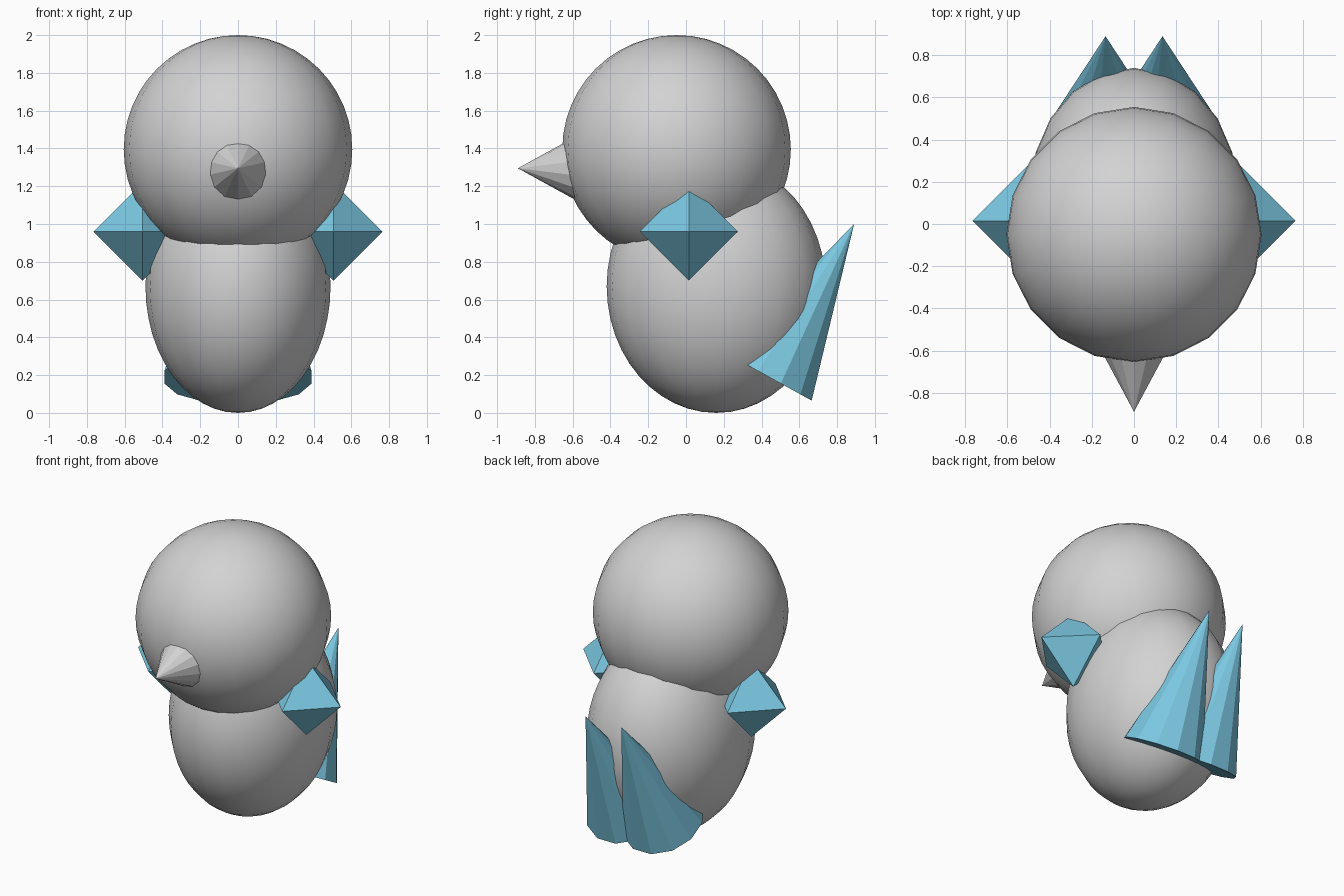
import bpy
import bmesh
from math import radians
from mathutils import Matrix, Vector

cube = bpy.data.objects.get("Cube")
if cube:
    bpy.data.objects.remove(cube, do_unlink=True)


def make_material(name, color):
    mat = bpy.data.materials.new(name)
    mat.use_nodes = True
    mat.diffuse_color = color
    mat.node_tree.nodes["Principled BSDF"].inputs["Base Color"].default_value = color
    return mat


grey = make_material("soft_grey", (0.65, 0.65, 0.65, 1))
blue = make_material("sky_blue", (0.2, 0.58, 0.76, 1))


def add_object(name, bm, mat, smooth=False):
    bmesh.ops.recalc_face_normals(bm, faces=bm.faces)
    for face in bm.faces:
        face.smooth = smooth
    mesh = bpy.data.meshes.new(name)
    bm.to_mesh(mesh)
    bm.free()
    mesh.materials.append(mat)
    obj = bpy.data.objects.new(name, mesh)
    bpy.context.scene.collection.objects.link(obj)
    return obj


def ellipsoid(name, center, radii):
    bm = bmesh.new()
    place = Matrix.Translation(center) @ Matrix.Diagonal((*radii, 1))
    bmesh.ops.create_uvsphere(bm, u_segments=20, v_segments=24, radius=1, matrix=place)
    return add_object(name, bm, grey, smooth=True)


def cone(name, tip, axis, height, radius, sides, mat, spin=0):
    """Cone whose apex sits at tip and points along axis, which lies in the YZ plane."""
    axis = Vector(axis).normalized()
    side = Vector((1, 0, 0))
    turn = Matrix((side, axis.cross(side), axis)).transposed().to_4x4()
    place = (Matrix.Translation(Vector(tip) - axis * height / 2) @ turn
             @ Matrix.Rotation(radians(spin), 4, "Z"))
    bm = bmesh.new()
    bmesh.ops.create_cone(bm, cap_ends=True, segments=sides, radius1=radius,
                          radius2=0, depth=height, matrix=place)
    bmesh.ops.remove_doubles(bm, verts=bm.verts, dist=0.0001)
    return add_object(name, bm, mat)


def octahedron(name, center, radius):
    bm = bmesh.new()
    for axis in range(3):
        for sign in (-1, 1):
            point = Vector(center)
            point[axis] += sign * radius
            bm.verts.new(point)
    bmesh.ops.convex_hull(bm, input=bm.verts)
    return add_object(name, bm, blue)


# Rounded head and body
ellipsoid("head", (0, -0.05, 1.395), (0.605, 0.605, 0.605))
ellipsoid("body", (0, 0.16, 0.67), (0.49, 0.58, 0.67))

# Pointed beak, sunk into the head
cone("beak", (0, -0.89, 1.295), (0, -1, 0), 0.4, 0.22, 14, grey)

# Wings and tail feathers in pairs
for label, sign in (("left", 1), ("right", -1)):
    octahedron(label + "_wing", (sign * 0.505, 0.015, 0.96), 0.26)
    cone(label + "_tail_feather", (sign * 0.135, 0.89, 1.0), (0, 0.483, 0.875),
         0.927, 0.264, 12, blue, spin=15)
